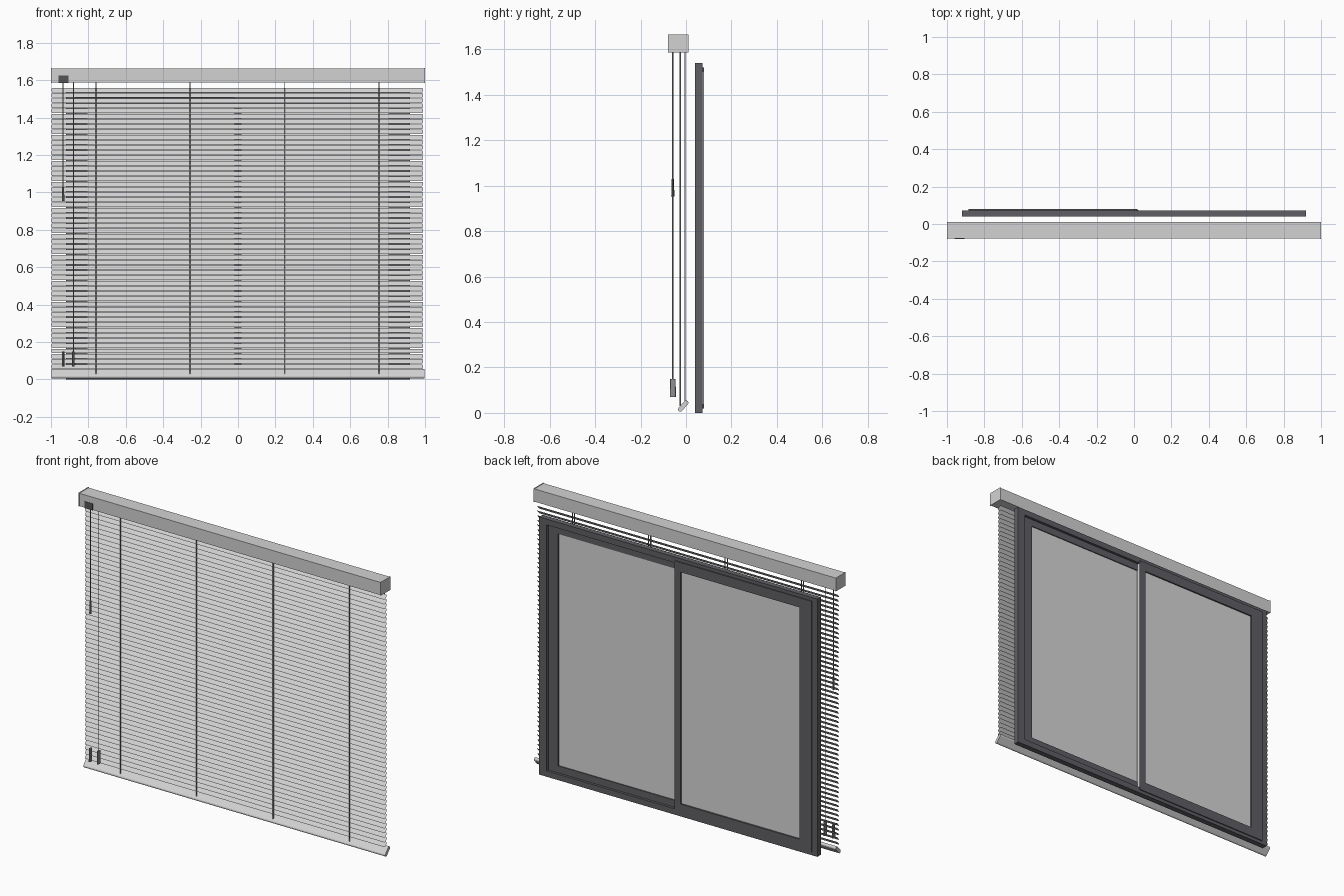
import bpy, bmesh, math
from mathutils import Vector, Matrix

if "Cube" in bpy.data.objects:
    bpy.data.objects.remove(bpy.data.objects["Cube"])

def mat(name, r, g, b):
    m = bpy.data.materials.new(name)
    m.diffuse_color = (r, g, b, 1)
    m.use_nodes = True
    m.node_tree.nodes["Principled BSDF"].inputs["Base Color"].default_value = m.diffuse_color
    return m

LIGHT = mat("light_grey", 0.65, 0.65, 0.65)
GLASS = mat("glass_grey", 0.68, 0.68, 0.68)
FRAME = mat("slate_frame", 0.115, 0.115, 0.13)
CORD = mat("cord_grey", 0.28, 0.28, 0.28)
DARK = mat("dark_plastic", 0.09, 0.09, 0.09)

def finish(name, bm, material):
    me = bpy.data.meshes.new(name)
    bm.to_mesh(me)
    bm.free()
    me.materials.append(material)
    ob = bpy.data.objects.new(name, me)
    bpy.context.collection.objects.link(ob)
    return ob

def add_box(bm, x0, x1, y0, y1, z0, z1):
    m = Matrix.Translation(((x0 + x1) / 2, (y0 + y1) / 2, (z0 + z1) / 2)) @ \
        Matrix.Diagonal((x1 - x0, y1 - y0, z1 - z0, 1))
    bmesh.ops.create_cube(bm, size=1, matrix=m)

def box(name, material, *dims):
    bm = bmesh.new()
    add_box(bm, *dims)
    return finish(name, bm, material)

def rod(name, material, x, y, z0, z1, r_low, r_top, sides=8, sx=1, sy=1):
    bm = bmesh.new()
    bmesh.ops.create_cone(bm, cap_ends=True, segments=sides, radius1=r_low, radius2=r_top,
                          depth=z1 - z0, matrix=Matrix.Translation((x, y, (z0 + z1) / 2))
                          @ Matrix.Diagonal((sx, sy, 1, 1)))
    return finish(name, bm, material)

def ring(name, material, x0, x1, y0, y1, z0, z1, wx, wz):
    """Rectangular frame made of two stiles and two rails."""
    bm = bmesh.new()
    add_box(bm, x0, x0 + wx[0], y0, y1, z0, z1)
    add_box(bm, x1 - wx[1], x1, y0, y1, z0, z1)
    add_box(bm, x0 + wx[0], x1 - wx[1], y0, y1, z0, z0 + wz)
    add_box(bm, x0 + wx[0], x1 - wx[1], y0, y1, z1 - wz, z1)
    return finish(name, bm, material)

# Headrail with thin end caps
box("headrail", LIGHT, -0.995, 0.995, -0.078, 0.01, 1.587, 1.663)
for side, s in (("left", -1), ("right", 1)):
    a, b = sorted((s * 0.995, s * 1.0))
    box("headrail_cap_" + side, LIGHT, a, b, -0.08, 0.012, 1.585, 1.665)

# Tilted slats: thin sheets with clipped corners and a faint crown
bm = bmesh.new()
for i in range(54):
    z = 1.547 - i * 0.0279
    rows = []
    for t, inset, crown in ((-1, 0.005, 0), (-0.6, 0, 0.0008), (0.6, 0, 0.0008), (1, 0.005, 0)):
        y = -0.0135 + 0.010 * t - crown
        zz = z + 0.012 * t + crown
        rows.append([bm.verts.new((-0.998 + inset, y, zz)), bm.verts.new((0.99 - inset, y, zz))])
    for a, b in zip(rows, rows[1:]):
        bm.faces.new((a[0], a[1], b[1], b[0]))
finish("slats", bm, LIGHT)

# Bottom rail: tilted capsule section extruded along x
bm = bmesh.new()
pts = []
tilt = math.radians(48)
for end in (1, -1):
    for k in range(7):
        a = -math.pi / 2 + math.pi * k / 6
        u = end * (0.020 + 0.010 * math.cos(a))
        v = end * 0.010 * math.sin(a)
        pts.append((-0.0125 + u * math.cos(tilt) - v * math.sin(tilt),
                    0.030 + u * math.sin(tilt) + v * math.cos(tilt)))
face = bm.faces.new([bm.verts.new((-0.998, y, z)) for y, z in pts])
ext = bmesh.ops.extrude_face_region(bm, geom=[face])
bmesh.ops.translate(bm, vec=(1.996, 0, 0),
                    verts=[g for g in ext["geom"] if isinstance(g, bmesh.types.BMVert)])
bmesh.ops.recalc_face_normals(bm, faces=bm.faces)
finish("bottom_rail", bm, LIGHT)

# Ladder cords in front of and behind the slats
for i, x in enumerate((-0.76, -0.256, 0.25, 0.755)):
    for side, y in (("front", -0.0245), ("back", -0.0045)):
        rod(f"ladder_cord_{side}_{i + 1}", CORD, x, y, 0.03, 1.588, 0.003, 0.003, 6)

# Tilt control plate, pull cords and tassels
box("tilt_control", DARK, -0.96, -0.905, -0.08, -0.070, 1.585, 1.625)
rod("tilt_cord", CORD, -0.935, -0.058, 1.02, 1.59, 0.0025, 0.0025, 6)
rod("tilt_tassel", CORD, -0.935, -0.058, 0.953, 1.03, 0.007, 0.005)
rod("lift_cord", CORD, -0.88, -0.058, 0.14, 1.59, 0.0025, 0.0025, 6)
for i, x in enumerate((-0.935, -0.88)):
    rod(f"lift_tassel_{i + 1}", CORD, x, -0.058, 0.07, 0.148, 0.0135, 0.0125, 12, 0.5, 1)

# Window: outer frame and two sliding sashes on separate tracks
ring("window_frame", FRAME, -0.92, 0.92, 0.04, 0.073, 0.0, 1.54, (0.05, 0.05), 0.035)
ring("rear_sash", FRAME, -0.885, 0.02, 0.058, 0.079, 0.02, 1.52, (0.08, 0.04), 0.057)
ring("front_sash", FRAME, -0.02, 0.885, 0.043, 0.058, 0.02, 1.52, (0.04, 0.08), 0.057)
box("rear_glass", GLASS, -0.81, -0.015, 0.066, 0.070, 0.07, 1.47)
box("front_glass", GLASS, 0.015, 0.81, 0.048, 0.052, 0.07, 1.47)

# Pale weather seal on the meeting stile
box("meeting_seal", LIGHT, 0.02, 0.023, 0.06, 0.076, 0.04, 1.50)
